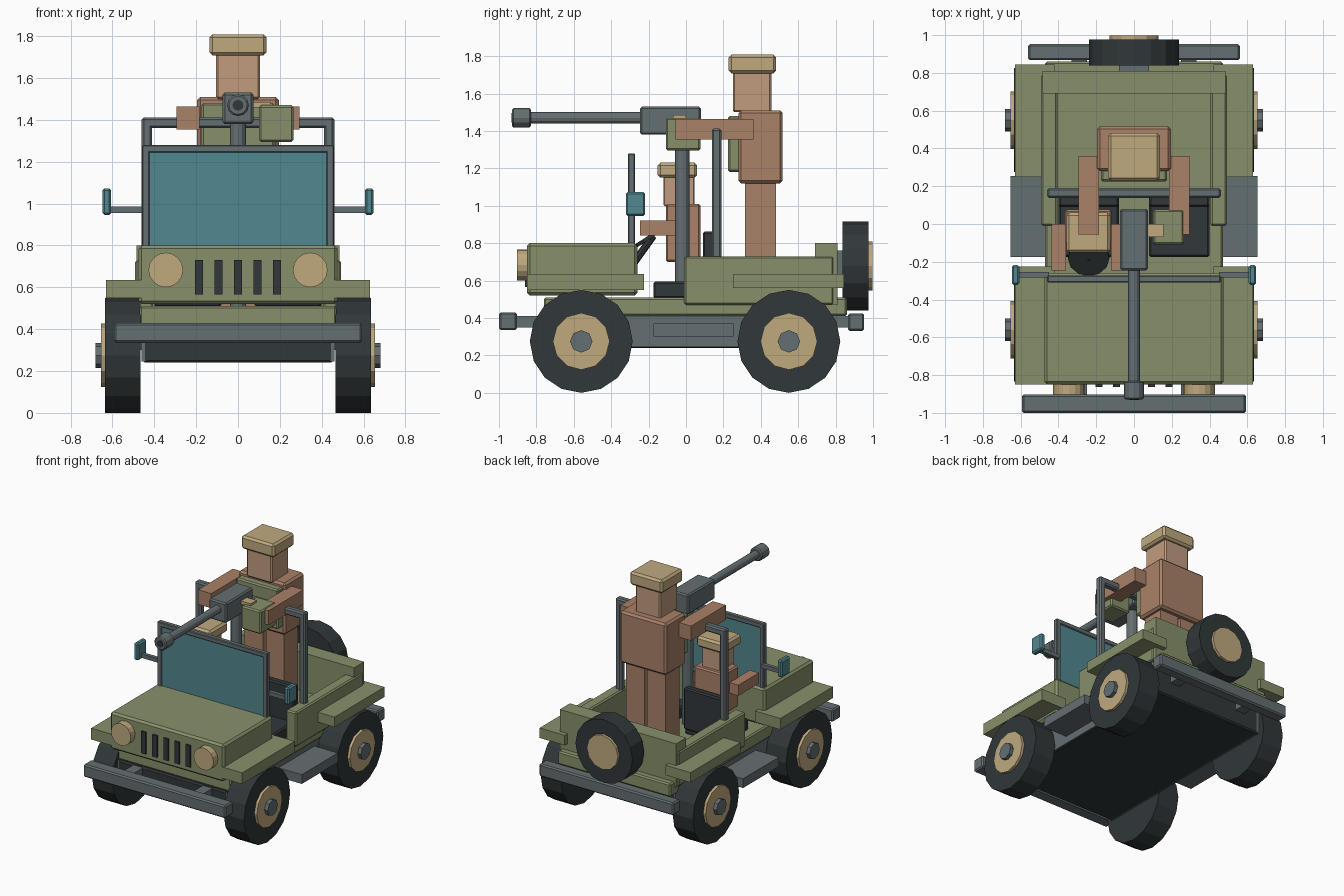
import bpy
from math import radians, pi
from mathutils import Matrix, Vector

if "Cube" in bpy.data.objects:
    bpy.data.objects.remove(bpy.data.objects["Cube"])


def mat(name, r, g, b):
    m = bpy.data.materials.new(name)
    m.diffuse_color = [(c / 255) ** 2.2 for c in (r, g, b)] + [1]
    m.use_nodes = True
    m.node_tree.nodes["Principled BSDF"].inputs["Base Color"].default_value = m.diffuse_color
    return m


GREEN = mat("olive", 134, 143, 106)
TAN = mat("tan", 190, 168, 126)
BROWN = mat("uniform", 168, 128, 104)
SKIN = mat("skin", 192, 155, 126)
GREY = mat("steel", 100, 110, 113)
DARK = mat("rubber", 52, 58, 60)
TEAL = mat("glass", 82, 134, 142)


def finish(ob, name, m, bevel=0):
    ob.name = name
    ob.data.materials.append(m)
    if bevel:
        mod = ob.modifiers.new("bevel", 'BEVEL')
        mod.width, mod.segments = bevel, 1
    return ob


def box(name, x, y, z, m, bevel=0.01):
    """Box from (min, max) ranges on each axis."""
    bpy.ops.mesh.primitive_cube_add(size=1)
    ob = bpy.context.object
    size = [r[1] - r[0] for r in (x, y, z)]
    mid = [(r[0] + r[1]) / 2 for r in (x, y, z)]
    ob.data.transform(Matrix.Diagonal((*size, 1)))
    ob.location = mid
    return finish(ob, name, m, bevel)


def pair(name, x, y, z, m, bevel=0.01):
    """The same box on the right and left."""
    box(name + "_right", x, y, z, m, bevel)
    box(name + "_left", (-x[1], -x[0]), y, z, m, bevel)


def rod(name, a, b, r, m, n=12, bevel=0):
    """Cylinder from point a to point b."""
    a, b = Vector(a), Vector(b)
    bpy.ops.mesh.primitive_cylinder_add(vertices=n, radius=r, depth=(b - a).length)
    ob = bpy.context.object
    ob.location = (a + b) / 2
    ob.rotation_euler = (b - a).to_track_quat('Z', 'Y').to_euler()
    return finish(ob, name, m, bevel)


# chassis, body tub and bumpers
box("chassis", (-.455, .455), (-.78, .78), (.24, .415), DARK)
pair("chassis_rail", (.44, .46), (-.78, .78), (.245, .41), GREY, 0)
box("tub_floor", (-.47, .47), (-.76, .86), (.41, .51), GREEN)
pair("side_panel", (.405, .492), (-.01, .79), (.47, .73), GREEN)
box("tailgate", (-.485, .485), (.69, .81), (.47, .80), GREEN, 0)
box("hood", (-.475, .475), (-.85, -.26), (.52, .80), GREEN, .015)
pair("front_fender", (.42, .63), (-.85, -.225), (.55, .635), GREEN, 0)
pair("rear_fender", (.42, .63), (.25, .845), (.56, .635), GREEN, 0)
pair("side_step", (.45, .655), (-.175, .255), (.30, .37), GREY, 0)
box("front_bumper", (-.593, .593), (-1, -.903), (.335, .43), GREY)
box("rear_bumper", (-.56, .56), (.867, .953), (.33, .425), GREY)
# bumper brackets
pair("front_bracket", (.25, .33), (-.91, -.74), (.35, .41), GREY, 0)
pair("rear_bracket", (.25, .33), (.74, .88), (.35, .41), GREY, 0)

# grille and headlights
for i in range(5):
    x = (i - 2) * .093
    box(f"grille_slot_{i}", (x - .019, x + .019), (-.862, -.84), (.565, .73), DARK, 0)
for s, side in ((1, "right"), (-1, "left")):
    rod("headlight_" + side, (s * .345, -.84, .683), (s * .345, -.903, .683), .083, TAN, 16)

# wheels
for s, side in ((1, "right"), (-1, "left")):
    for y, end in ((-.56, "front"), (.55, "rear")):
        tag = f"_{end}_{side}"
        for name, x0, x1, r, m, n in (("tire", .465, .635, .275, DARK, 16),
                                      ("rim", .60, .655, .152, TAN, 12),
                                      ("hub", .64, .682, .06, GREY, 8)):
            rod(name + tag, (s * x0, y, .275), (s * x1, y, .275), r, m, n)

# spare wheel
rod("spare_tire", (0, .838, .678), (0, .977, .678), .238, DARK, 16)
rod("spare_rim", (0, .95, .678), (0, .997, .678), .13, TAN, 12)
box("spare_mount", (-.08, .08), (.80, .85), (.60, .76), GREY, 0)

# windshield
pair("windshield_post", (.422, .458), (-.31, -.272), (.78, 1.28), GREY, .005)
box("windshield_top", (-.458, .458), (-.31, -.272), (1.245, 1.28), GREY, .005)
box("windshield_glass", (-.43, .43), (-.30, -.28), (.79, 1.25), TEAL, 0)

# mirrors
pair("mirror_arm", (.45, .615), (-.283, -.255), (.955, .985), GREY, 0)
pair("mirror", (.606, .647), (-.322, -.218), (.945, 1.073), TEAL)

# roll bar
pair("roll_bar_post", (.41, .46), (.138, .19), (.70, 1.41), GREY)
box("roll_bar_top", (-.46, .46), (.138, .19), (1.36, 1.412), GREY)

# seats
pair("seat_cushion", (.08, .40), (-.175, .13), (.505, .595), DARK)
pair("seat_back", (.08, .40), (.09, .148), (.55, .862), DARK)

# steering wheel and column
rod("steering_wheel", (-.24, -.172, .835), (-.24, -.183, .852), .11, DARK, 12)
rod("steering_column", (-.24, -.175, .84), (-.24, -.275, .70), .02, DARK, 8)

# driver
box("driver_torso", (-.365, -.118), (-.108, .077), (.70, 1.01), BROWN)
box("driver_head", (-.315, -.165), (-.12, .045), (1.0, 1.155), SKIN, .005)
box("driver_hat", (-.358, -.125), (-.152, .06), (1.15, 1.23), TAN, .015)
box("driver_arm_left", (-.438, -.36), (-.245, 0), (.84, .92), BROWN, 0)
box("driver_arm_right", (-.122, -.06), (-.245, 0), (.84, .92), BROWN, 0)

# gun and its mount
rod("gun_post", (0, -.02, .50), (0, -.02, 1.40), .039, GREY, 12)
box("gun_body", (-.073, .073), (-.245, .08), (1.38, 1.53), GREY, .01)
rod("gun_barrel", (0, -.23, 1.47), (0, -.85, 1.47), .031, GREY, 12)
rod("gun_muzzle", (0, -.83, 1.47), (0, -.93, 1.47), .052, GREY, 12, .008)
rod("muzzle_bore", (0, -.92, 1.47), (0, -.933, 1.47), .026, DARK, 12)
box("ammo_box", (.10, .265), (-.108, .077), (1.295, 1.47), GREEN)
box("ammo_belt", (.06, .155), (-.07, 0), (1.46, 1.485), TAN, 0)

# gunner
pair("gunner_leg", (.012, .165), (.315, .48), (.505, 1.13), BROWN, 0)
box("gunner_torso", (-.195, .195), (.28, .517), (1.12, 1.51), BROWN, .015)
box("gunner_vest", (-.175, .175), (.225, .29), (1.18, 1.48), GREEN)
pair("gunner_arm", (.185, .295), (-.055, .36), (1.355, 1.465), BROWN, 0)
box("gunner_head", (-.105, .105), (.25, .457), (1.50, 1.72), SKIN)
box("gunner_hat", (-.137, .137), (.228, .482), (1.708, 1.808), TAN, .015)
